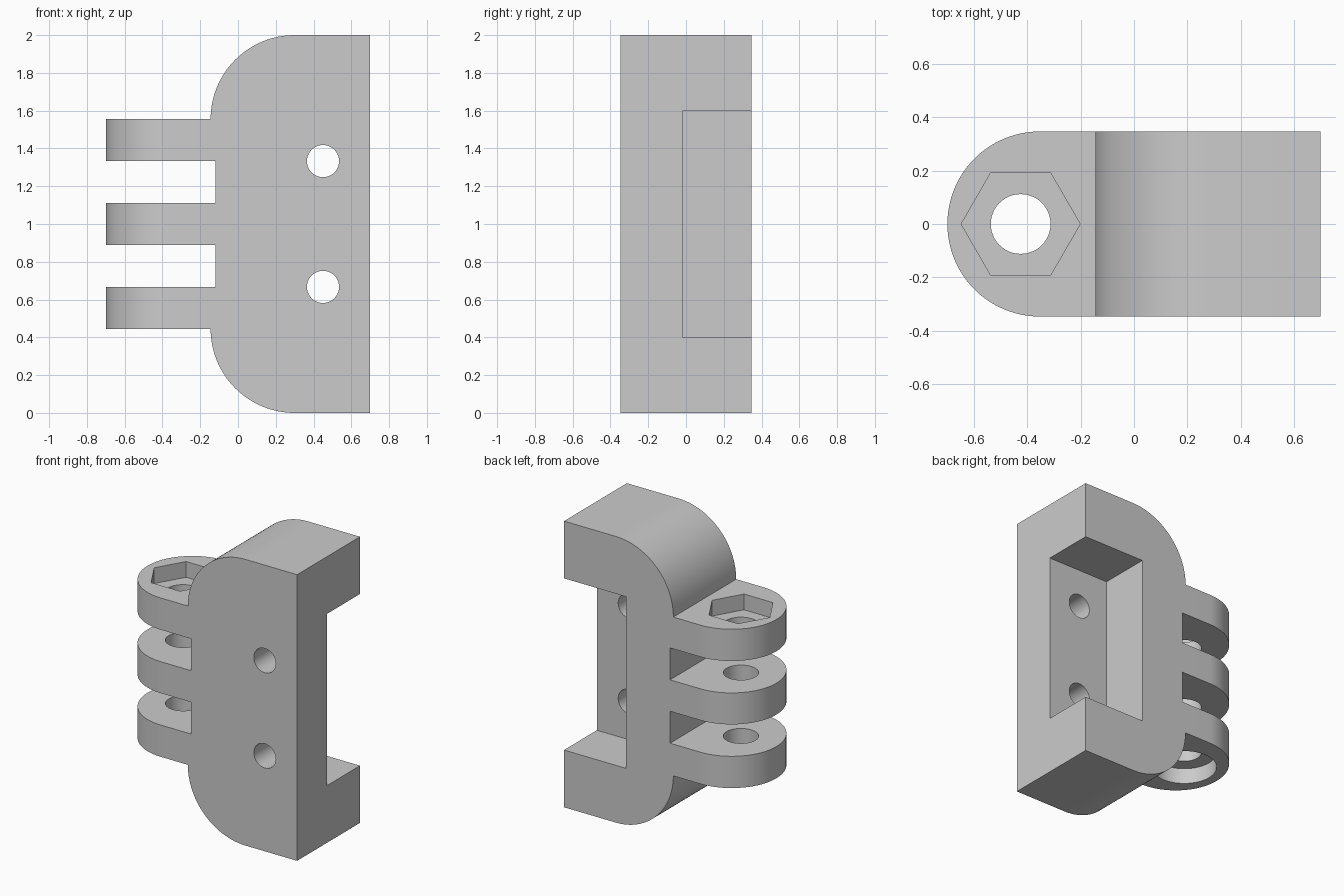
import bpy, bmesh
from math import cos, sin, pi, radians
from mathutils import Matrix, Vector

if "Cube" in bpy.data.objects:
    bpy.data.objects.remove(bpy.data.objects["Cube"])

grey = bpy.data.materials.new("light_grey")
grey.use_nodes = True
colour = (0.6, 0.6, 0.6, 1)
grey.diffuse_color = colour
grey.node_tree.nodes["Principled BSDF"].inputs["Base Color"].default_value = colour

HALF_Y = 0.347
PIN_X = -0.425


def arc(cx, cy, r, start, end, n=32):
    """Points along an arc, angles in degrees."""
    angles = [radians(start + (end - start) * i / n) for i in range(n + 1)]
    return [(cx + r * cos(a), cy + r * sin(a)) for a in angles]


def ring(cx, cy, r, n):
    return arc(cx, cy, r, 0, 360, n)[:-1]


def prism(name, outline, axis, low, high):
    """Extrude an outline along y (outline in x, z) or z (outline in x, y)."""
    place = (lambda u, v, d: (u, d, v)) if axis == "Y" else (lambda u, v, d: (u, v, d))
    bm = bmesh.new()
    face = bm.faces.new([bm.verts.new(place(u, v, low)) for u, v in outline])
    side = bmesh.ops.extrude_face_region(bm, geom=[face])
    verts = [g for g in side["geom"] if isinstance(g, bmesh.types.BMVert)]
    bmesh.ops.translate(bm, verts=verts, vec=place(0, 0, high - low))
    bmesh.ops.recalc_face_normals(bm, faces=bm.faces)
    mesh = bpy.data.meshes.new(name)
    bm.to_mesh(mesh)
    bm.free()
    mesh.materials.append(grey)
    obj = bpy.data.objects.new(name, mesh)
    bpy.context.collection.objects.link(obj)
    return obj


def combine(target, tool, operation="DIFFERENCE"):
    """Apply a boolean and throw the tool away."""
    mod = target.modifiers.new("cut", "BOOLEAN")
    mod.operation, mod.solver, mod.object = operation, "EXACT", tool
    bpy.context.view_layer.objects.active = target
    bpy.ops.object.modifier_apply(modifier=mod.name)
    bpy.data.objects.remove(tool)


# Side profile: rounded block with three hinge fingers
R, EDGE, SLOT, TIP = 0.445, -0.145, -0.12, -0.9
fingers = [(0.445, 0.667), (0.89, 1.11), (1.333, 1.555)]
profile = [(0.7, 0), (0.7, 2)] + arc(EDGE + R, 2 - R, R, 90, 180)
for i, (low, high) in enumerate(reversed(fingers)):
    top = EDGE if i == 0 else SLOT
    bottom = EDGE if i == 2 else SLOT
    profile += [(top, high)] if i else []
    profile += [(TIP, high), (TIP, low)]
    profile += [(bottom, low)] if i < 2 else []
profile += arc(EDGE + R, R, R, 180, 270)
bracket = prism("hinge_bracket", profile, "Y", -0.5, 0.5)

# Plan outline trims the depth and rounds the finger ends
plan = [(0.8, -HALF_Y), (0.8, HALF_Y)] + arc(-0.7 + HALF_Y, 0, HALF_Y, 90, 270, 48)
combine(bracket, prism("plan_trim", plan, "Z", -0.2, 2.2), "INTERSECT")

# Pocket open to the back and to the left side
pocket = [(0.22, 0.4), (0.9, 0.4), (0.9, 1.6), (0.22, 1.6)]
combine(bracket, prism("pocket_cutter", pocket, "Y", -0.015, 0.6))

# Screw holes through the front wall
for z in (0.667, 1.333):
    combine(bracket, prism("screw_cutter", ring(0.45, z, 0.085, 40), "Y", -0.6, 0.2))

# Pin hole, hexagonal nut seat on top, round head seat underneath
combine(bracket, prism("pin_cutter", ring(PIN_X, 0, 0.112, 48), "Z", 0.2, 1.8))
combine(bracket, prism("nut_cutter", ring(PIN_X, 0, 0.223, 6), "Z", 1.445, 1.7))
combine(bracket, prism("head_cutter", ring(PIN_X, 0, 0.21, 48), "Z", 0.3, 0.555))

bpy.ops.object.select_all(action="DESELECT")
bracket.select_set(True)
bpy.context.view_layer.objects.active = bracket
bpy.ops.object.shade_smooth_by_angle(angle=radians(30))
